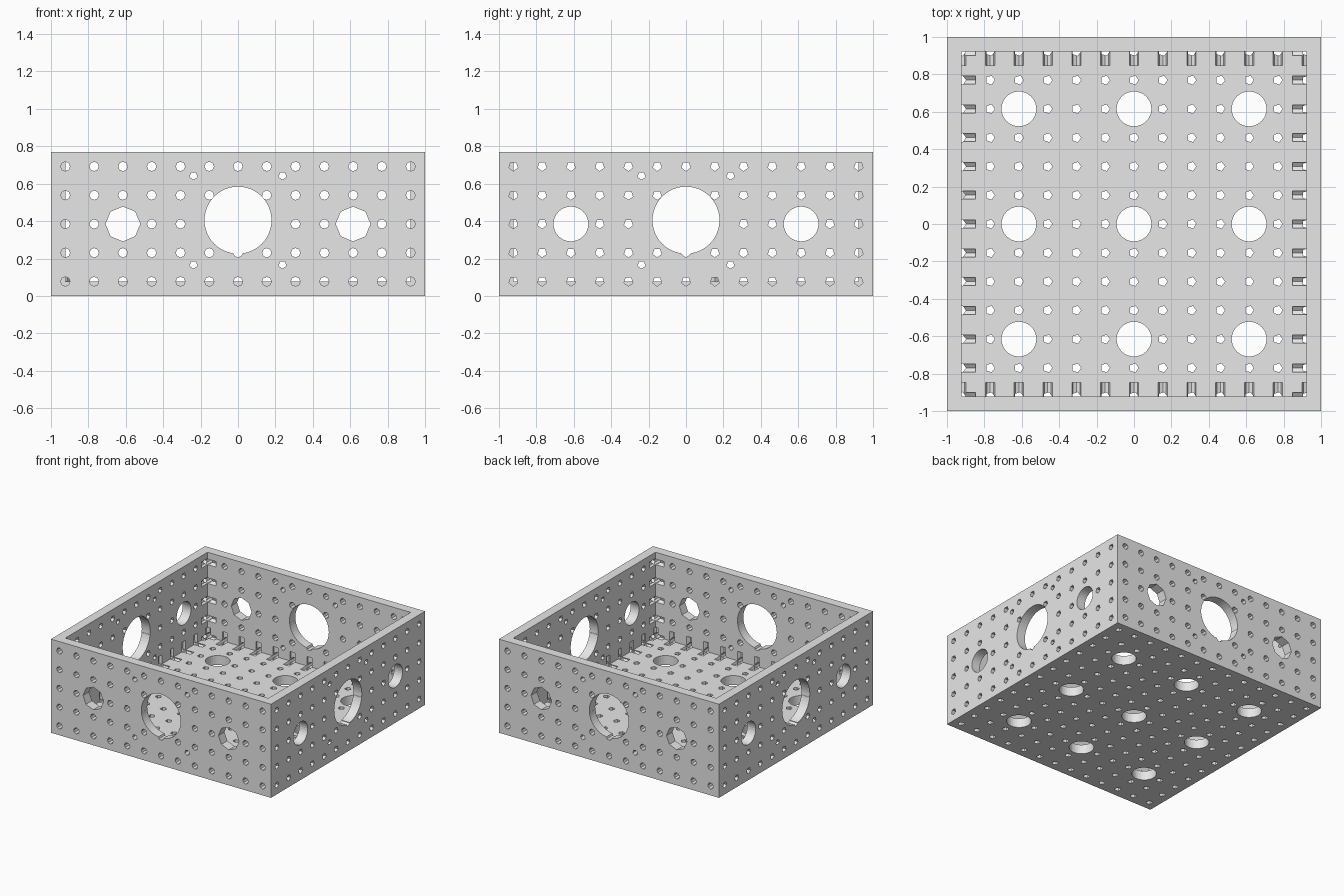
import bpy, bmesh
from mathutils import Matrix, Vector

if "Cube" in bpy.data.objects:
    bpy.data.objects.remove(bpy.data.objects["Cube"], do_unlink=True)

PITCH = 2 / 13           # hole spacing
WALL = PITCH / 2         # wall and floor thickness
HEIGHT = 5 * PITCH
SMALL = 0.025            # radius of the grid holes
PORT = 0.093             # radius of the medium ports
COLS = [(i - 6) * PITCH for i in range(13)]
ROWS = [(j + 0.5) * PITCH for j in range(5)]
PORT_COLS = [-4 * PITCH, 0, 4 * PITCH]
UP, DOWN = Vector((0, 0, 1)), Vector((0, 0, -1))
RIGHT, FRONT = Vector((1, 0, 0)), Vector((0, -1, 0))

grey = bpy.data.materials.new("plain_grey")
grey.use_nodes = True
grey.diffuse_color = (0.8, 0.8, 0.8, 1)
grey.node_tree.nodes["Principled BSDF"].inputs["Base Color"].default_value = (0.8, 0.8, 0.8, 1)


def make_object(name, bm):
    mesh = bpy.data.meshes.new(name)
    bm.to_mesh(mesh)
    bm.free()
    mesh.materials.append(grey)
    obj = bpy.data.objects.new(name, mesh)
    bpy.context.collection.objects.link(obj)
    return obj


def block(name, size, centre):
    bm = bmesh.new()
    bmesh.ops.create_cube(bm, size=1, matrix=Matrix.Translation(centre) @ Matrix.Diagonal((*size, 1)))
    return make_object(name, bm)


def drill(bm, point, outward, corner, radius, sides):
    """Prism through the outer face at point, two wall thicknesses deep."""
    across = corner.cross(outward)
    turn = Matrix((across, corner, outward)).transposed().to_4x4()
    out, depth = 0.05, 2 * WALL
    centre = point + outward * (out - depth) / 2
    bmesh.ops.create_cone(bm, cap_ends=True, segments=sides, radius1=radius, radius2=radius,
                          depth=out + depth, matrix=Matrix.Translation(centre) @ turn)


def drill_wall(bm, outward, x, z, radius, sides):
    side = UP.cross(outward)
    drill(bm, outward + side * x + UP * z, outward, DOWN, radius, sides)


# Open tray body
tray = block("perforated_tray", (2, 2, HEIGHT), (0, 0, HEIGHT / 2))
inner = 2 - 2 * WALL
cutters = [block("cavity_cutter", (inner, inner, HEIGHT), (0, 0, HEIGHT / 2 + WALL))]

# Medium ports, big central openings and their mounting holes
bm = bmesh.new()
for outward, port_sides in ((FRONT, 8), (-FRONT, 8), (RIGHT, 32), (-RIGHT, 32)):
    for x in (PORT_COLS[0], PORT_COLS[2]):
        drill_wall(bm, outward, x, HEIGHT / 2, PORT, port_sides)
    drill_wall(bm, outward, 0, 0.405, 0.179, 48)
    for sx in (-1, 1):
        for sz in (-1, 1):
            drill_wall(bm, outward, sx * 0.238, 0.405 + sz * 0.238, 0.022, 5)
for x in PORT_COLS:
    for y in PORT_COLS:
        drill(bm, Vector((x, y, 0)), DOWN, RIGHT, PORT, 32)
cutters.append(make_object("port_cutter", bm))

# Grid holes in front and back walls, then in the side walls
for name, axis, sides in (("front_hole_cutter", FRONT, 8), ("side_hole_cutter", RIGHT, 5)):
    bm = bmesh.new()
    for outward in (axis, -axis):
        for x in COLS:
            for z in ROWS:
                drill_wall(bm, outward, x, z, SMALL, sides)
    cutters.append(make_object(name, bm))

# Grid holes in the floor
bm = bmesh.new()
for x in COLS:
    for y in COLS:
        drill(bm, Vector((x, y, 0)), DOWN, RIGHT, SMALL, 5)
cutters.append(make_object("floor_hole_cutter", bm))

# Cut everything from the tray
bpy.context.view_layer.objects.active = tray
for cutter in cutters:
    cutter.hide_render = True
    mod = tray.modifiers.new(cutter.name, "BOOLEAN")
    mod.operation = "DIFFERENCE"
    mod.solver = "EXACT"
    mod.object = cutter
    bpy.ops.object.modifier_apply(modifier=mod.name)
    bpy.data.objects.remove(cutter, do_unlink=True)
